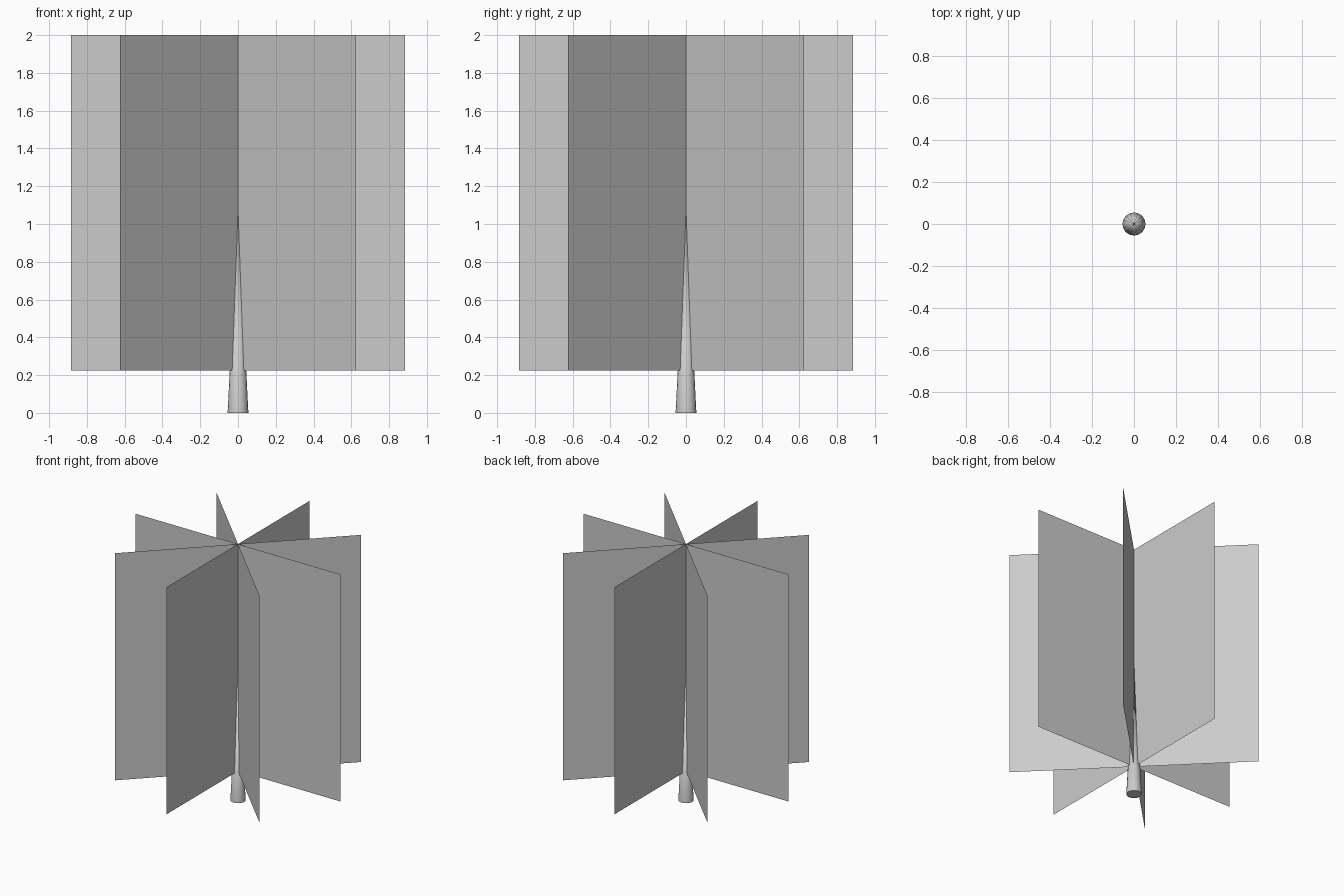
import bpy
import math

cube = bpy.data.objects.get("Cube")
if cube:
    bpy.data.objects.remove(cube, do_unlink=True)

HALF_WIDTH = 0.885
BOTTOM, TOP = 0.225, 2.0
TRUNK_RADIUS, TRUNK_HEIGHT = 0.055, 1.08

# One plain grey for everything
grey = bpy.data.materials.new("light grey")
grey.use_nodes = True
colour = (0.6, 0.6, 0.6, 1)
grey.diffuse_color = colour
grey.node_tree.nodes["Principled BSDF"].inputs["Base Color"].default_value = colour

# Foliage: upright sheets crossing on the centre line
for i in range(4):
    bpy.ops.mesh.primitive_plane_add(
        size=1, location=(0, 0, (BOTTOM + TOP) / 2),
        rotation=(math.pi / 2, 0, i * math.pi / 4))
    sheet = bpy.context.object
    sheet.name = f"foliage_sheet_{i + 1}"
    sheet.scale = (2 * HALF_WIDTH, TOP - BOTTOM, 1)
    bpy.ops.object.transform_apply(location=False, rotation=False, scale=True)
    sheet.data.materials.append(grey)

# Trunk: slender tapering cone with a closed base
bpy.ops.mesh.primitive_cone_add(
    vertices=16, radius1=TRUNK_RADIUS, radius2=0, depth=TRUNK_HEIGHT,
    location=(0, 0, TRUNK_HEIGHT / 2))
trunk = bpy.context.object
trunk.name = "trunk"
trunk.data.materials.append(grey)
bpy.ops.object.shade_smooth_by_angle(angle=math.radians(40))
